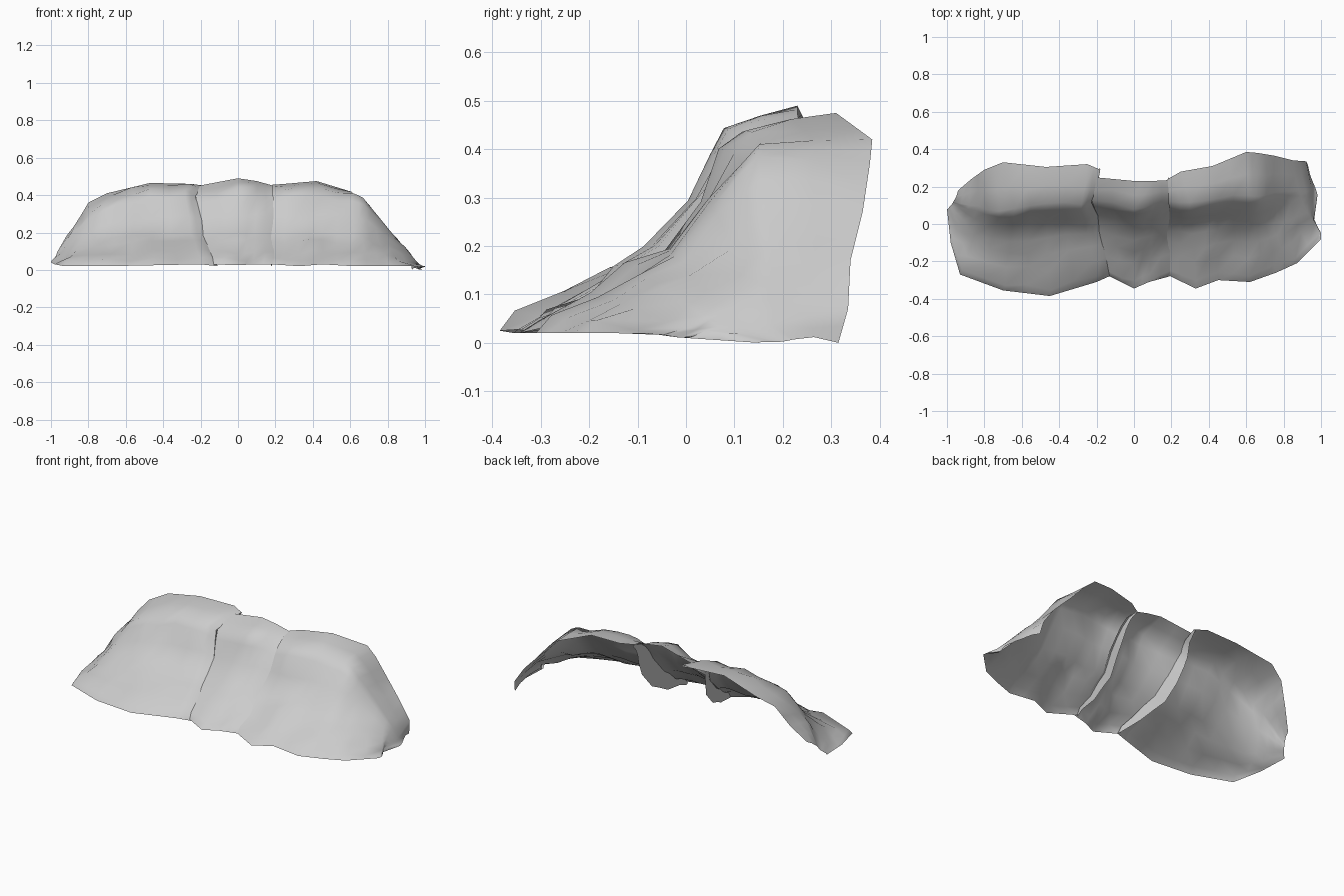
import bpy
from math import sin, pi
from mathutils import Vector, noise

if "Cube" in bpy.data.objects:
    bpy.data.objects.remove(bpy.data.objects["Cube"])

# Cliff profile from foot (0,0) to brow (1,1): lip, scree, shelf, steep face
PROFILE = [(0, 0), (.08, .08), (.28, .18), (.45, .32), (.6, .41), (.8, .65), (.92, .87), (1, .98)]


def column(foot, brow, back):
    """Points up one rib: foot to brow by the profile, then the sloping top."""
    pts = []
    for s, h in PROFILE:
        p = foot.lerp(brow, s)
        p.z = foot.z + (brow.z - foot.z) * h
        pts.append(p)
    mid = brow.lerp(back, .45) + Vector((0, 0, .008))
    return pts + [mid, back.copy()]


def cliff_sheet(name, ribs, flap_first=0, flap_last=0, rough=.016):
    """Loft an open rock sheet; each rib = foot xyz, brow xyz, back edge xyz."""
    keys = [[Vector(r[i:i + 3]) for i in (0, 3, 6)] for r in ribs]
    cols = []
    for a, b in zip(keys, keys[1:]):
        for t in (0, .5):
            cols.append(column(*[p.lerp(q, t) for p, q in zip(a, b)]))
    cols.append(column(*keys[-1]))
    last = len(cols[0]) - 1
    # Rough the interior, leaving the border as drawn
    for i, col in enumerate(cols):
        edge = .4 if i in (0, len(cols) - 1) else 1
        for j in range(1, last):
            n = noise.noise(col[j] * 6.5) * 1.6 * rough * edge
            col[j] += Vector((noise.noise(col[j] * 9) * rough * .8, -n, n))

    # Curl the broken edges back under the sheet
    def flap(col, side, size):
        out = []
        for j, p in enumerate(col):
            q = p + Vector((side * .015, .05, -.045)) * (.2 + size * sin(pi * j / last))
            q.z = max(q.z, .02)
            out.append(q)
        return out
    if flap_first:
        cols.insert(0, flap(cols[0], 1, flap_first))
    if flap_last:
        cols.append(flap(cols[-1], -1, flap_last))
    n = last + 1
    verts = [p for col in cols for p in col]
    faces = [(i * n + j, (i + 1) * n + j, (i + 1) * n + j + 1, i * n + j + 1)
             for i in range(len(cols) - 1) for j in range(last)]
    mesh = bpy.data.meshes.new(name)
    mesh.from_pydata(verts, [], faces)
    ob = bpy.data.objects.new(name, mesh)
    bpy.context.collection.objects.link(ob)
    bpy.ops.object.select_all(action='DESELECT')
    ob.select_set(True)
    bpy.context.view_layer.objects.active = ob
    bpy.ops.object.shade_smooth_by_angle(angle=pi / 3)
    return ob


# Left rock face, rounding off to the left end
cliff_sheet("left_cliff", [
    (-1, .08, .04, -.97, .12, .1, -.94, .18, .14),
    (-.98, -.1, .03, -.88, .1, .22, -.87, .24, .24),
    (-.93, -.27, .02, -.79, .07, .32, -.8, .29, .36),
    (-.7, -.355, .02, -.64, .09, .38, -.7, .33, .41),
    (-.45, -.385, .025, -.47, .12, .43, -.47, .305, .465),
    (-.2, -.31, .03, -.28, .11, .43, -.25, .32, .46),
    (-.11, -.27, .02, -.22, .12, .40, -.18, .29, .45)], flap_last=1.1)

# Recessed middle face
cliff_sheet("middle_cliff", [
    (-.13, -.28, .03, -.22, .13, .40, -.21, .25, .45),
    (0, -.345, .025, 0, .09, .44, 0, .23, .49),
    (.08, -.31, .03, .1, .105, .44, .1, .23, .475),
    (.19, -.28, .03, .2, .13, .41, .19, .235, .45)])

# Right rock face, with a corner buttress sloping down to the right end
cliff_sheet("right_cliff", [
    (.175, -.27, .03, .185, .12, .42, .18, .24, .455),
    (.33, -.345, .02, .3, .13, .43, .25, .28, .46),
    (.45, -.3, .03, .45, .14, .44, .42, .31, .475),
    (.62, -.31, .02, .61, .15, .42, .6, .385, .42),
    (.76, -.26, .02, .67, .16, .38, .66, .38, .37),
    (.87, -.21, .02, .75, .17, .29, .75, .365, .27),
    (1, -.08, .02, .88, .17, .14, .85, .34, .17),
    (.96, 0, .01, .95, .18, .04, .92, .335, .07),
    (.98, .15, 0, .96, .22, .01, .93, .315, 0)], flap_first=1.4)
